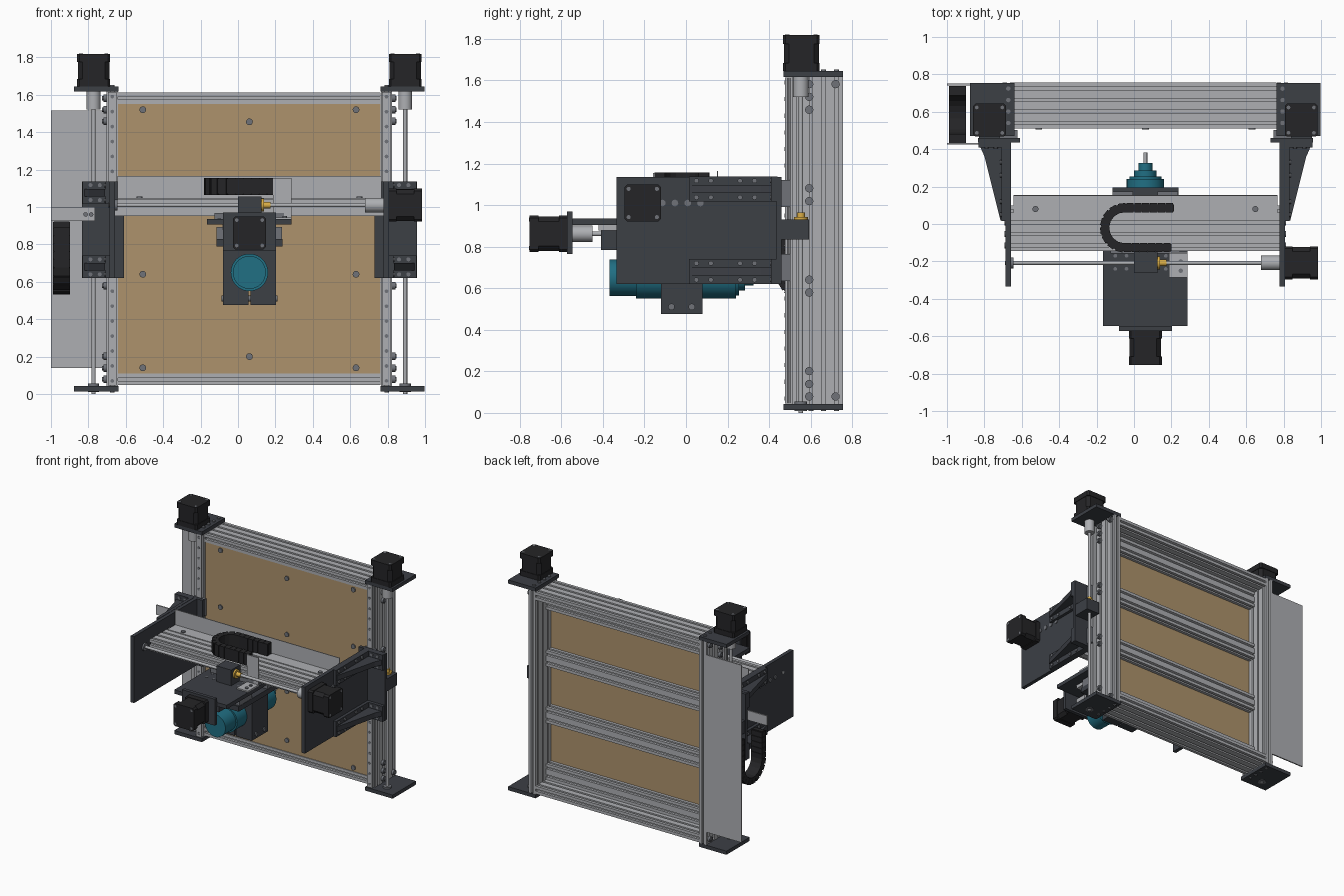
import bpy, bmesh, math
from mathutils import Matrix, Vector

if "Cube" in bpy.data.objects:
    bpy.data.objects.remove(bpy.data.objects["Cube"])

CX = 0.061          # the frame is mirrored about this x
S = 0.0613          # one extrusion cell


def mat(name, *c):
    m = bpy.data.materials.new(name)
    m.diffuse_color = (*c, 1)
    m.use_nodes = True
    m.node_tree.nodes["Principled BSDF"].inputs["Base Color"].default_value = m.diffuse_color
    return m


DARK = mat("dark_plate", 0.045, 0.05, 0.06)
BLACK = mat("black", 0.018, 0.018, 0.02)
WOOD = mat("board", 0.42, 0.29, 0.15)
TEAL = mat("teal", 0.015, 0.16, 0.23)
BRASS = mat("brass", 0.7, 0.42, 0.06)
ALU = mat("aluminium", 0.42, 0.43, 0.45)
STEEL = mat("steel", 0.16, 0.17, 0.19)


def rect(a0, a1, b0, b1):
    return [(a0, b0), (a1, b0), (a1, b1), (a0, b1)]


def circle(a, b, r, n=24):
    return [(a + r * math.cos(2 * math.pi * i / n), b + r * math.sin(2 * math.pi * i / n)) for i in range(n)]


def chamfered(a, b, h, c):
    k = h - c
    return [(a + p, b + q) for p, q in [(-k, -h), (k, -h), (h, -k), (h, k), (k, h), (-k, h), (-h, k), (-h, -k)]]


# solids: list of (2D profile, axis, start, end) extruded into one object
def solids(name, items, m, smooth=False):
    bm = bmesh.new()
    for pts, ax, lo, hi in items:
        place = {'x': lambda p, t: (t, p[0], p[1]), 'y': lambda p, t: (p[0], t, p[1]),
                 'z': lambda p, t: (p[0], p[1], t)}[ax]
        v0 = [bm.verts.new(place(p, lo)) for p in pts]
        v1 = [bm.verts.new(place(p, hi)) for p in pts]
        bm.faces.new(v0[::-1])
        bm.faces.new(v1)
        for i in range(len(pts)):
            j = (i + 1) % len(pts)
            bm.faces.new((v0[i], v0[j], v1[j], v1[i])).smooth = smooth
    bmesh.ops.recalc_face_normals(bm, faces=bm.faces)
    me = bpy.data.meshes.new(name)
    bm.to_mesh(me)
    bm.free()
    me.materials.append(m)
    ob = bpy.data.objects.new(name, me)
    bpy.context.collection.objects.link(ob)
    return ob


def box(name, x0, x1, y0, y1, z0, z1, m):
    return solids(name, [(rect(x0, x1, y0, y1), 'z', z0, z1)], m)


def cyls(name, centres, ax, lo, hi, r, m, n=24):
    return solids(name, [(circle(a, b, r, n), ax, lo, hi) for a, b in centres], m, True)


# T-slot outline with na x nb cells, lower corner at (a, b)
def slotted(a, b, na, nb):
    slot = [(-.008, 0), (-.008, .006), (-.017, .006), (-.009, .018),
            (.009, .018), (.017, .006), (.008, .006), (.008, 0)]
    out = []
    w, h = na * S, nb * S
    for ox, oy, dx, dy, n in [(0, 0, 1, 0, na), (w, 0, 0, 1, nb), (w, h, -1, 0, na), (0, h, 0, -1, nb)]:
        out.append((a + ox, b + oy))
        for i in range(n):
            for u, d in slot:
                t = (i + .5) * S + u
                out.append((a + ox + dx * t - dy * d, b + oy + dy * t + dx * d))
    return out


# stepper motor: centre (a, b), from mounting face f to back face g
def motor(name, a, b, ax, f, g):
    L = g - f
    solids(name, [(chamfered(a, b, .088, .012), ax, f, f + .22 * L),
                  (chamfered(a, b, .084, .024), ax, f + .22 * L, f + .75 * L),
                  (chamfered(a, b, .088, .012), ax, f + .75 * L, g - .01 * L)], BLACK)
    cyls(name + "_screws", [(a + i * .068, b + j * .068) for i in (-1, 1) for j in (-1, 1)],
         ax, g - .03 * L, g, .01, STEEL, 12)


# cable chain: U path in a plane, links placed along it; frame maps (u, v, w)
def chain(name, frame, leg1, leg2, r):
    arc, step = math.pi * r, .042
    total = leg1 + arc + leg2
    bm = bmesh.new()
    for i in range(int(total / step)):
        s = (i + .5) * step
        if s < leg1:
            p, t = Vector((leg1 - s, r, 0)), math.pi
        elif s < leg1 + arc:
            th = math.pi / 2 + (s - leg1) / r
            p, t = Vector((r * math.cos(th), r * math.sin(th), 0)), th + math.pi / 2
        else:
            p, t = Vector((s - leg1 - arc, -r, 0)), 0
        base = frame @ Matrix.Translation(p) @ Matrix.Rotation(t, 4, 'Z')
        bmesh.ops.create_cube(bm, size=1, matrix=base @ Matrix.Diagonal((.039, .05, .092, 1)))
        bmesh.ops.create_cube(bm, size=1, matrix=base @ Matrix.Diagonal((.048, .036, .082, 1)))
    bmesh.ops.recalc_face_normals(bm, faces=bm.faces)
    me = bpy.data.meshes.new(name)
    bm.to_mesh(me)
    bm.free()
    me.materials.append(BLACK)
    bpy.context.collection.objects.link(bpy.data.objects.new(name, me))


# --- frame: cross bars and work board
x0, x1 = CX - .702, CX + .702
bar_z = [.17, .61, 1.05, 1.49]
for n, z in (("bottom", .048), ("top", 1.551)):
    solids(n + "_cross_bar", [(slotted(.51, z, 4, 1), 'x', x0, x1)], ALU)
for i, z in enumerate(bar_z):
    solids(f"cross_bar_{i}", [(slotted(.562, z - S, 1, 2), 'x', x0, x1)], ALU)
box("work_board", x0, x1, .515, .562, .11, 1.55, WOOD)
cyls("board_bolts", [(CX + s * .57, z) for s in (-1, 1) for z in (.14, .64, 1.08, 1.52)]
     + [(CX, z) for z in (.2, .58, 1.02, 1.455)], 'y', .506, .52, .018, STEEL, 16)

# --- mirrored side assemblies: s = -1 left, 1 right
bolt_z = [(.593, z + d) for z in bar_z for d in (-.031, .031)] + [(y, z) for y in (.593, .72) for z in (.079, 1.582)]
for s, side in ((-1, "left"), (1, "right")):
    def X(d):
        return CX + s * d

    def sbox(name, d0, d1, *r):
        return box(f"{side}_{name}", *sorted((X(d0), X(d1))), *r)
    rx, sx = X(.733), X(.833)
    solids(f"{side}_upright", [(slotted(rx - S / 2, .51, 1, 4), 'z', .043, 1.617)], ALU)
    cyls(f"{side}_frame_bolts", bolt_z, 'x', X(.762), X(.781), .02, STEEL, 16)
    cyls(f"{side}_frame_bolt_tips", bolt_z, 'x', X(.781), X(.787), .012, STEEL, 12)
    rail = [(rx - .023, .51), (rx + .023, .51), (rx + .023, .502), (rx + .015, .496),
            (rx + .023, .488), (rx + .023, .477), (rx - .023, .477), (rx - .023, .488),
            (rx - .015, .496), (rx - .023, .502)]
    solids(f"{side}_upright_rail", [(rail, 'z', .045, 1.615)], ALU)
    cyls(f"{side}_rail_screws", [(rx, .07 + .08 * i) for i in range(20)], 'y', .474, .48, .01, STEEL, 12)
    for n, z in (("bottom", .014), ("top", 1.617)):
        sbox(n + "_end_plate", .70, .937, .47, .755, z, z + .028, DARK)
    cyls(f"{side}_end_plate_screws", [(rx, .54 + S * i) for i in range(4)], 'z', .008, 1.652, .012, STEEL, 12)
    cyls(f"{side}_lead_screw", [(sx, .553)], 'z', 0, 1.56, .011, ALU, 16)
    cyls(f"{side}_lower_bearing", [(sx, .553)], 'z', .01, .055, .03, STEEL)
    cyls(f"{side}_coupler", [(sx, .553)], 'z', 1.52, 1.617, .037, ALU)
    motor(f"{side}_lift_motor", sx, .555, 'z', 1.645, 1.82)
    # lift carriage
    for i, z in enumerate((.70, 1.055)):
        sbox(f"lift_carriage_{i}", .685, .781, .455, .503, z - .065, z + .065, STEEL)
    sbox("carriage_plate", .67, .895, .435, .46, .62, 1.135, DARK)
    sbox("nut_block", .775, .89, .455, .593, .835, .93, DARK)
    cyls(f"{side}_lift_nut", [(sx, .553)], 'z', .93, .965, .02, BRASS)
    cyls(f"{side}_lift_nut_flange", [(sx, .553)], 'z', .925, .942, .034, BRASS)
    sbox("gantry_plate", .718, .747, -.335, .44, .62, 1.135, DARK)
    # gussets outside the gantry plate
    for i, z in enumerate((.68, 1.077)):
        sbox(f"gusset_base_{i}", .745, .77, .015, .44, z - .06, z + .06, DARK)
        sbox(f"gusset_front_{i}", .745, .893, .41, .44, z - .06, z + .06, DARK)
        solids(f"{side}_gusset_rib_{i}", [([(X(.747), .02), (X(.775), .02), (X(.86), .36), (X(.893), .435),
                                            (X(.747), .435)], 'z', z - .02, z + .02)], DARK)
        cyls(f"{side}_gusset_bolts_{i}", [(y, z + d) for y in (.05, .12, .26, .33) for d in (-.04, .04)],
             'x', X(.768), X(.778), .012, STEEL, 12)
        cyls(f"{side}_carriage_bolts_{i}", [(X(d), z + e) for d in (.8, .85) for e in (-.04, .04)],
             'y', .404, .412, .011, STEEL, 12)
    cyls(f"{side}_beam_bolts", [(-.145 + S * (i + .5), 1.01) for i in range(4)], 'x', X(.745), X(.753), .016, STEEL, 16)

# --- gantry beam, rails and angle sheet
gx0, gx1 = CX - .718, CX + .718
solids("gantry_beam", [(slotted(-.145, .98, 4, 1), 'x', gx0, gx1)], ALU)
for i, y in enumerate((-.114, .072)):
    box(f"beam_rail_{i}", gx0, gx1, y - .023, y + .023, .952, .98, ALU)
    for j, x in enumerate((-.06, .18)):
        box(f"beam_carriage_{i}_{j}", x - .065, x + .065, y - .045, y + .045, .935, .968, STEEL)
solids("angle_sheet", [([(.055, 1.041), (.155, 1.041), (.155, 1.165), (.149, 1.165), (.149, 1.047), (.055, 1.047)],
                        'x', CX - .705, CX + .705)], ALU)
cyls("sheet_bolts", [(CX + d, .08) for d in (-.588, 0, .588)], 'z', 1.045, 1.056, .016, STEEL, 16)

# --- cross drive
cyls("cross_lead_screw", [(-.208, 1.01)], 'x', -.69, .74, .011, ALU, 16)
cyls("cross_screw_bearing", [(-.208, 1.01)], 'x', -.66, -.645, .03, STEEL)
cyls("cross_coupler", [(-.208, 1.01)], 'x', .68, .78, .039, ALU)
motor("cross_motor", -.208, 1.01, 'x', .808, .985)
box("cross_nut_block", 0, .125, -.262, -.15, .935, 1.057, DARK)
cyls("cross_nut", [(-.208, 1.01)], 'x', .125, .175, .017, BRASS)
cyls("cross_nut_flange", [(-.208, 1.01)], 'x', .125, .138, .034, BRASS)
solids("chain_bracket", [([(-.285, .935), (-.15, .935), (-.15, 1.155), (-.158, 1.155), (-.158, .945), (-.285, .945)],
                          'x', .188, .285)], ALU)
cyls("chain_bracket_bolts", [(.25, -.25), (.25, -.2)], 'z', .943, .953, .012, STEEL, 12)

# --- plunge stage hanging below the beam
box("stage_plate", -.165, .285, -.545, .13, .905, .935, DARK)
cyls("stage_plate_bolts", [(x, y) for x in (-.1, -.04, .17, .23) for y in (-.17, -.24)], 'z', .93, .938, .01, STEEL, 12)
for i, x in enumerate((-.06, .18)):
    box(f"stage_rail_{i}", x - .023, x + .023, -.42, .155, .878, .905, ALU)
    for j, y in enumerate((-.24, .1)):
        box(f"stage_carriage_{i}_{j}", x - .055, x + .055, y - .075, y + .075, .83, .892, STEEL)
box("moving_plate", -.115, .237, -.33, .195, .79, .83, DARK)
box("screw_block", .0, .122, -.41, -.33, .785, .905, DARK)
box("stage_motor_plate", -.08, .202, -.572, -.545, .765, .97, DARK)
motor("stage_motor", CX, .862, 'y', -.572, -.755)
cyls("stage_coupler", [(CX, .862)], 'y', -.545, -.45, .039, ALU)
cyls("stage_lead_screw", [(CX, .862)], 'y', -.5, .15, .011, ALU, 16)

# --- spindle and split clamp
c = CX
solids("spindle_clamp", [([(c - .142, .475), (c - .005, .475), (c - .005, .56), (c + .005, .56), (c + .005, .475),
                           (c + .142, .475), (c + .142, .79), (c - .142, .79)], 'y', -.12, .08)], DARK)
cyls("clamp_bolts", [(y, .51) for y in (-.07, .028)], 'x', c - .15, c + .15, .016, STEEL, 16)
for n, r, a, b in (("cap", .088, -.367, -.235), ("body", .1, -.24, .24), ("nose", .085, .235, .255),
                   ("collar", .06, .25, .285), ("collet", .037, .28, .325)):
    cyls("spindle_" + n, [(c, .65)], 'y', a, b, r, TEAL, 40)
cyls("cutter_bit", [(c, .65)], 'y', .32, .382, .01, ALU, 16)

# --- cable chains and left chain sheet
chain("cross_cable_chain", Matrix.Translation((-.05, -.02, 1.11)), .26, .28, .106)
down = Matrix(((0, 0, 1, -.943), (0, 1, 0, .585), (1, 0, 0, .685), (0, 0, 0, 1)))
chain("lift_cable_chain", down, .235, .235, .128)
box("chain_sheet", -1, -.703, .74, .75, .14, 1.515, ALU)
box("chain_arm", -1, -.765, .424, .434, .925, 1.0, ALU)
cyls("chain_arm_bolts", [(-.815, .96), (-.785, .96)], 'y', .415, .426, .012, STEEL, 12)
